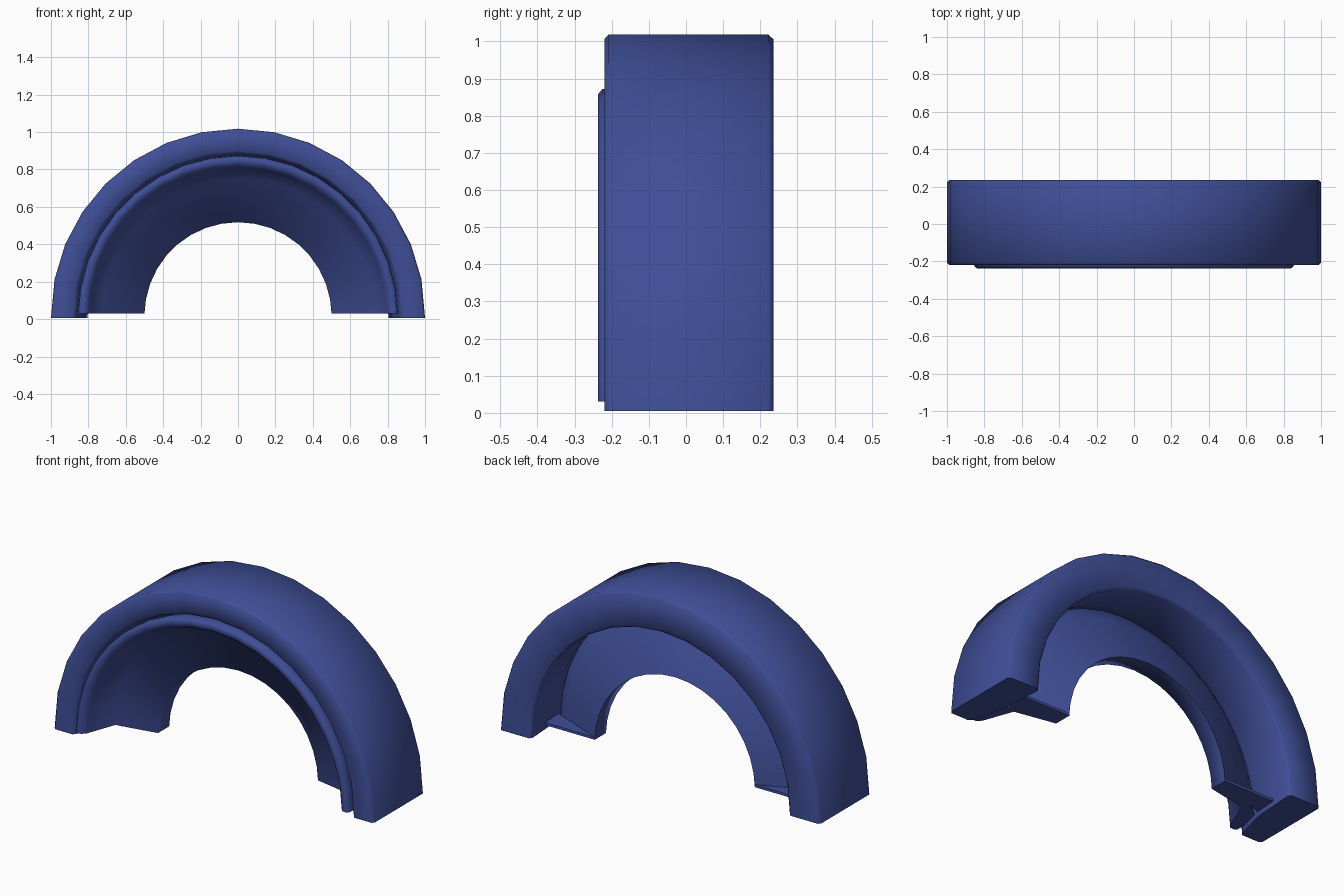
import bpy, bmesh, math

old = bpy.data.objects.get("Cube")
if old:
    bpy.data.objects.remove(old, do_unlink=True)

blue = bpy.data.materials.new("deep blue")
blue.use_nodes = True
colour = (0.05, 0.077, 0.31, 1)
blue.diffuse_color = colour
blue.node_tree.nodes["Principled BSDF"].inputs["Base Color"].default_value = colour


def finish(name, bm, angle):
    bmesh.ops.recalc_face_normals(bm, faces=bm.faces)
    mesh = bpy.data.meshes.new(name)
    bm.to_mesh(mesh)
    bm.free()
    obj = bpy.data.objects.new(name, mesh)
    bpy.context.collection.objects.link(obj)
    mesh.materials.append(blue)
    bpy.ops.object.select_all(action="DESELECT")
    obj.select_set(True)
    bpy.context.view_layer.objects.active = obj
    bpy.ops.object.shade_smooth_by_angle(angle=math.radians(angle))


def arch(name, profile, segments, base, angle):
    """Sweep a closed (radius, depth) profile over a half circle, with capped feet."""
    bm = bmesh.new()
    rings = []
    for i in range(segments + 1):
        a = math.pi * i / segments
        foot = i in (0, segments)
        rings.append([bm.verts.new((r * math.cos(a), y,
                                    base if foot else 0.018 + r * math.sin(a)))
                      for r, y in profile])
    n = len(profile)
    for lower, upper in zip(rings, rings[1:]):
        for j in range(n):
            k = (j + 1) % n
            bm.faces.new((lower[j], lower[k], upper[k], upper[j]))
    bm.faces.new(rings[0])
    bm.faces.new(rings[-1])
    finish(name, bm, angle)


# Thick outer band with softened edges
arch("outer_band", [(1.0, -0.208), (0.988, -0.22), (0.88, -0.22), (0.868, -0.205),
                    (0.82, -0.02), (0.805, 0.222), (0.818, 0.235),
                    (0.988, 0.235), (1.0, 0.222)], 16, 0.005, 60)

# Rolled lip, short barrel and dished liner ending in a narrow inner rim
arch("inner_liner", [(0.856, -0.19), (0.854, -0.225), (0.84, -0.237), (0.815, -0.234),
                     (0.795, -0.21), (0.735, -0.045), (0.5, 0.0), (0.5, 0.1),
                     (0.745, 0.0), (0.825, -0.06)], 18, 0.03, 82)

# Thin ledges filling the back of the liner at both feet
ledge = [(0.745, 0.0), (0.5, 0.1), (0.81, 0.1), (0.82, -0.03)]
for side, name in ((1, "left_foot_ledge"), (-1, "right_foot_ledge")):
    bm = bmesh.new()
    bottom = bm.faces.new([bm.verts.new((side * x, y, 0.03)) for x, y in ledge])
    top = bmesh.ops.extrude_face_region(bm, geom=[bottom], use_keep_orig=True)
    for v in top["geom"]:
        if isinstance(v, bmesh.types.BMVert):
            v.co.z = 0.045
    finish(name, bm, 30)
